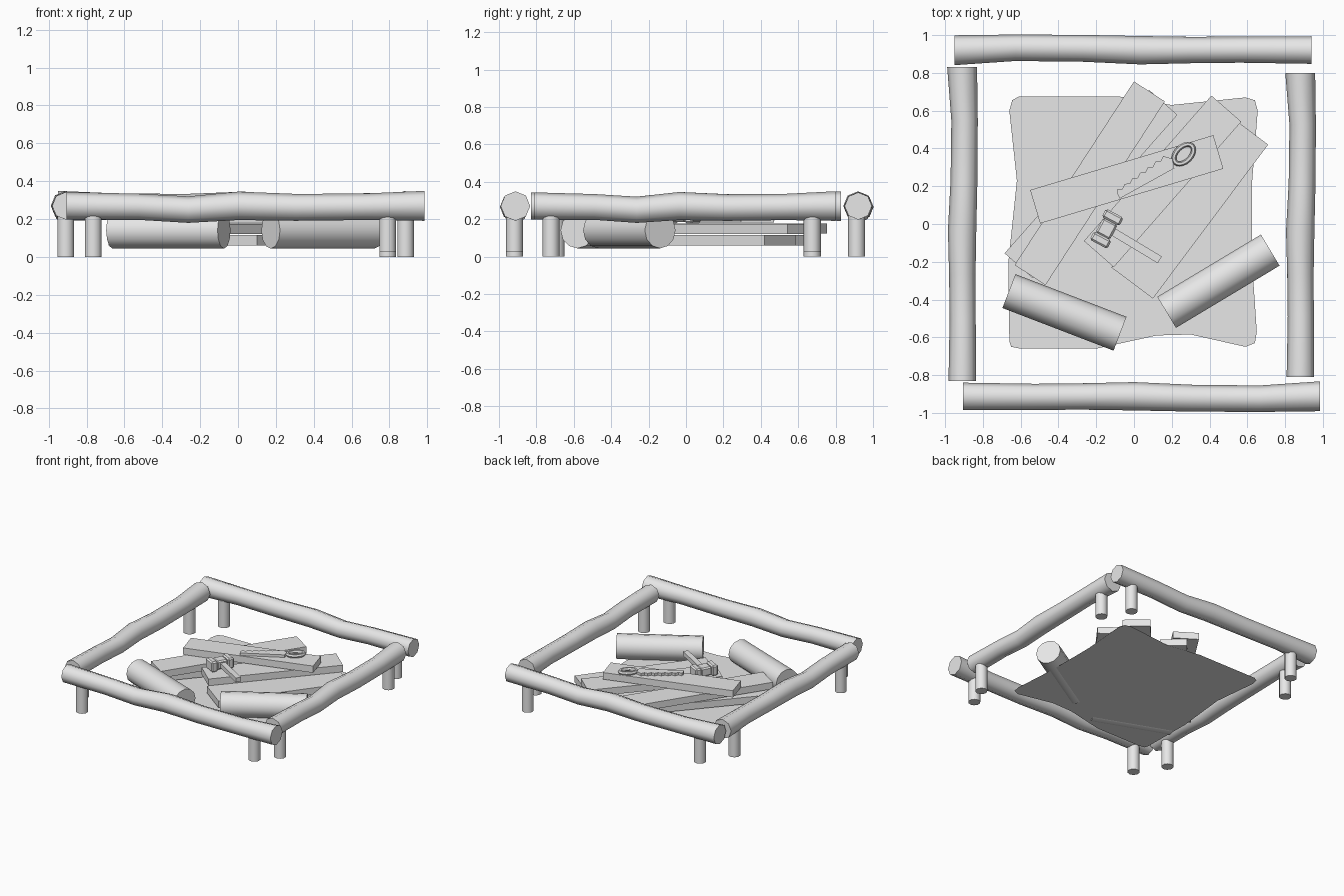
import bpy, bmesh
from math import radians, pi, sin, cos, atan2
from mathutils import Vector, Matrix

cube = bpy.data.objects.get("Cube")
if cube:
    bpy.data.objects.remove(cube, do_unlink=True)

grey = bpy.data.materials.new("plain_grey")
grey.use_nodes = True
grey.diffuse_color = (0.8, 0.8, 0.8, 1)
grey.node_tree.nodes["Principled BSDF"].inputs["Base Color"].default_value = (0.8, 0.8, 0.8, 1)


def finish(name, bm, smooth=False):
    """Turn a bmesh into a named object."""
    bmesh.ops.recalc_face_normals(bm, faces=bm.faces)
    mesh = bpy.data.meshes.new(name)
    bm.to_mesh(mesh)
    bm.free()
    mesh.materials.append(grey)
    obj = bpy.data.objects.new(name, mesh)
    bpy.context.collection.objects.link(obj)
    if smooth:
        bpy.ops.object.select_all(action='DESELECT')
        obj.select_set(True)
        bpy.context.view_layer.objects.active = obj
        bpy.ops.object.shade_smooth_by_angle(angle=radians(50))
    return obj


def place(x, y, z, angle):
    return Matrix.Translation((x, y, z)) @ Matrix.Rotation(radians(angle), 4, 'Z')


def loft(bm, stations, sides):
    """Tube along local x through (x, y, z, radius) stations."""
    rings = []
    for x, y, z, r in stations:
        rings.append([bm.verts.new((x, y + r * sin(2 * pi * i / sides), z + r * cos(2 * pi * i / sides)))
                      for i in range(sides)])
    for a, b in zip(rings, rings[1:]):
        for i in range(sides):
            j = (i + 1) % sides
            bm.faces.new((a[i], a[j], b[j], b[i]))
    bm.faces.new(rings[0])
    bm.faces.new(rings[-1])


def box(bm, size, centre=(0, 0, 0)):
    bmesh.ops.create_cube(bm, size=1, matrix=Matrix.Translation(centre) @ Matrix.Diagonal((*size, 1)))


def extrude_outline(bm, points, height):
    face = bm.faces.new([bm.verts.new((x, y, 0)) for x, y in points])
    if height:
        top = bmesh.ops.extrude_face_region(bm, geom=[face])["geom"]
        bmesh.ops.translate(bm, vec=(0, 0, height), verts=[v for v in top if isinstance(v, bmesh.types.BMVert)])


# Crooked log rails: one profile, turned to each side
PROFILE = [(0, 0.002, 0.27, 0.073), (0.2, 0, 0.265, 0.069), (0.34, 0.002, 0.25, 0.07),
           (0.48, 0.003, 0.27, 0.075), (0.64, -0.007, 0.262, 0.071),
           (0.83, -0.01, 0.265, 0.07), (1, 0.003, 0.27, 0.079)]
RAILS = [("front_rail", 0.04, -0.915, 0, 1.89), ("back_rail", -0.005, 0.923, 180, 1.89),
         ("left_rail", 0.883, -0.005, 90, 1.61), ("right_rail", -0.907, 0, 90, 1.66)]
for name, x, y, turn, length in RAILS:
    bm = bmesh.new()
    loft(bm, [((t - 0.5) * length, dy, z, r) for t, dy, z, r in PROFILE], 8)
    bm.transform(place(x, y, 0, turn))
    finish(name, bm, True)

# Short posts under the rail ends
POSTS = [("front_right", -0.765, -0.917, 0), ("front_left", 0.79, -0.917, 0.025),
         ("back_right", -0.765, 0.912, 0), ("back_left", 0.79, 0.912, 0),
         ("right_front", -0.91, -0.695, 0), ("right_back", -0.91, 0.675, 0),
         ("left_front", 0.885, -0.722, 0), ("left_back", 0.885, 0.675, 0.025)]
for name, x, y, low in POSTS:
    bm = bmesh.new()
    bmesh.ops.create_cone(bm, cap_ends=True, segments=10, radius1=0.046, radius2=0.046,
                          depth=0.22 - low, matrix=place(x, y, (0.22 + low) / 2, 0))
    finish(name + "_post", bm, True)

# Ground sheet with a wavy outline
bm = bmesh.new()
extrude_outline(bm, [(-0.66, -0.62), (-0.65, -0.65), (-0.6, -0.66), (-0.2, -0.66), (0.12, -0.59),
                     (0.3, -0.585), (0.59, -0.65), (0.64, -0.63), (0.65, -0.57), (0.625, -0.2),
                     (0.625, 0.22), (0.655, 0.6), (0.64, 0.655), (0.59, 0.67), (0.2, 0.63),
                     (-0.08, 0.675), (-0.61, 0.675), (-0.645, 0.655), (-0.66, 0.6),
                     (-0.62, 0.23), (-0.665, -0.2)], 0)
bmesh.ops.translate(bm, vec=(0, 0, 0.052), verts=bm.verts)
sheet = finish("ground_sheet", bm)
if sheet.data.polygons[0].normal.z < 0:
    sheet.data.flip_normals()

# Loose round logs
for name, x, y, turn, length in [("right_log", -0.368, -0.468, -21, 0.63), ("left_log", 0.447, -0.303, 31, 0.64)]:
    bm = bmesh.new()
    loft(bm, [(s * length / 2, 0, 0.14, 0.096) for s in (-1, 1)], 12)
    bm.transform(place(x, y, 0, turn))
    finish(name, bm, True)

# Stacked planks: left edge start and end, width, underside height
PLANKS = [("lower_right_plank", (-0.685, -0.155), (0.08, 0.71), 0.2, 0.06),
          ("lower_left_plank", (-0.12, -0.23), (0.49, 0.585), 0.275, 0.06),
          ("middle_right_plank", (-0.632, -0.217), (0, 0.755), 0.195, 0.122),
          ("middle_left_plank", (-0.265, -0.09), (0.41, 0.68), 0.21, 0.12),
          ("top_plank", (-0.55, 0.18), (0.42, 0.47), 0.185, 0.182)]
for name, start, end, width, low in PLANKS:
    a, b = Vector(start), Vector(end)
    run = b - a
    bm = bmesh.new()
    box(bm, (run.length, width, 0.055), (run.length / 2, -width / 2, 0.0275))
    bm.transform(Matrix.Translation((a.x, a.y, low)) @ Matrix.Rotation(atan2(run.y, run.x), 4, 'Z'))
    finish(name, bm)

# Hammer: stepped head and handle
bm = bmesh.new()
box(bm, (0.09, 0.085, 0.07))
for s in (-1, 1):
    box(bm, (0.05, 0.105, 0.085), (s * 0.068, 0, 0))
bmesh.ops.bevel(bm, geom=bm.edges[:], offset=0.01, segments=1, affect='EDGES')
bm.transform(place(-0.145, -0.025, 0.22, 62))
finish("hammer_head", bm)
bm = bmesh.new()
box(bm, (0.29, 0.042, 0.035))
bm.transform(place(0.012, -0.115, 0.22, -31))
finish("hammer_handle", bm)

# Saw: wavy toothed blade
bm = bmesh.new()
teeth = 6
wave = [(0.31 - 0.3 * i / (2 * teeth), 0.085 - 0.003 * i - (0.014 if i % 2 else 0)) for i in range(2 * teeth + 1)]
extrude_outline(bm, [(0, 0), (0.33, 0), (0.345, 0.05)] + wave + [(0, 0.03)], 0.022)
bm.transform(place(-0.075, 0.135, 0.236, 29))
finish("saw_blade", bm)

# Saw: looped grip
bm = bmesh.new()
count, sides, thick = 20, 6, 0.013
rings = []
for i in range(count):
    a = 2 * pi * i / count
    rings.append([bm.verts.new(((0.062 + thick * cos(b)) * cos(a), (0.039 + thick * cos(b)) * sin(a),
                                1.2 * thick * sin(b)))
                  for b in (2 * pi * k / sides for k in range(sides))])
for i in range(count):
    p, q = rings[i], rings[(i + 1) % count]
    for k in range(sides):
        m = (k + 1) % sides
        bm.faces.new((p[k], q[k], q[m], p[m]))
bm.transform(place(0.263, 0.37, 0.251, 45))
finish("saw_grip", bm, True)
